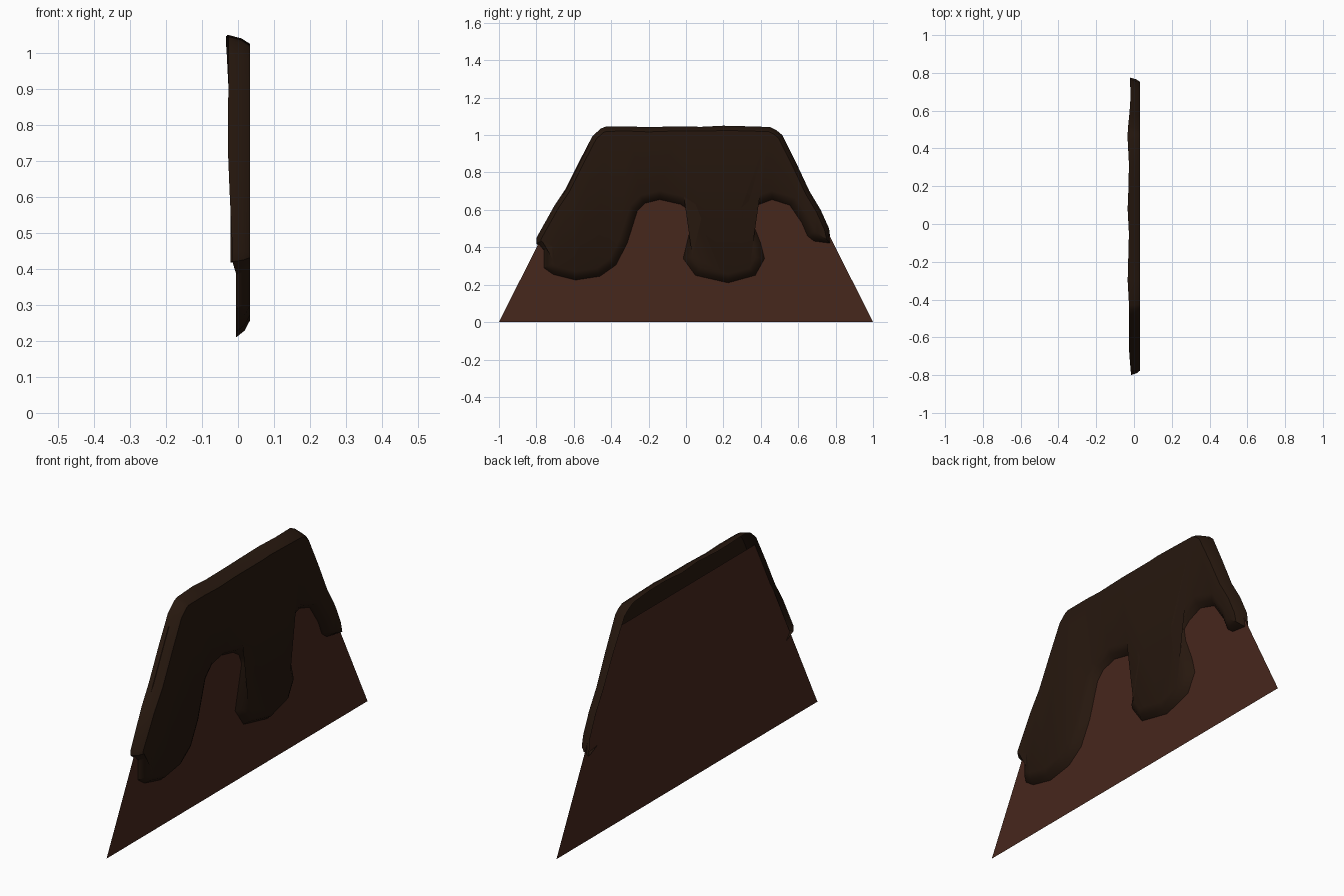
import bpy, bmesh, math
from mathutils import Vector

if "Cube" in bpy.data.objects:
    bpy.data.objects.remove(bpy.data.objects["Cube"])


def material(name, rgb):
    m = bpy.data.materials.new(name)
    m.diffuse_color = (*rgb, 1)
    m.use_nodes = True
    m.node_tree.nodes["Principled BSDF"].inputs["Base Color"].default_value = m.diffuse_color
    return m


def make_object(name, bm, mat):
    me = bpy.data.meshes.new(name)
    bm.to_mesh(me)
    bm.free()
    ob = bpy.data.objects.new(name, me)
    bpy.context.collection.objects.link(ob)
    me.materials.append(mat)
    return ob


# Cake panel: thin trapezoid sheet
BACK = -0.005
bm = bmesh.new()
bm.faces.new([bm.verts.new((BACK, y, z)) for y, z in
              [(-1, 0), (1, 0), (0.525, 0.945), (-0.525, 0.945)]])
make_object("cake_panel", bm, material("cake_brown", (0.062, 0.020, 0.012)))

# Icing outline (y, z): dripping lower edge, then the edge wrapped over the panel
drip = [(-.76, .385), (-.76, .29), (-.71, .255), (-.59, .225), (-.46, .245),
        (-.375, .305), (-.315, .42), (-.26, .595), (-.22, .635), (-.14, .655),
        (-.03, .63), (.015, .60), (.035, .55), (-.015, .34), (.05, .25),
        (.225, .21), (.37, .25), (.42, .34), (.40, .42), (.355, .535),
        (.345, .595), (.38, .625), (.46, .655), (.555, .625), (.62, .53),
        (.65, .46), (.685, .433)]
wrap = [(.775, .417), (.765, .50), (.72, .60), (.66, .70), (.59, .85),
        (.515, 1.0), (.485, 1.025), (.45, 1.043), (.32, 1.047), (.2, 1.05),
        (.08, 1.044), (-.05, 1.047), (-.2, 1.042), (-.3, 1.046), (-.43, 1.045),
        (-.455, 1.035), (-.50, .995), (-.57, .86), (-.645, .71), (-.705, .62),
        (-.80, .45), (-.80, .42)]
pts = [Vector(p) for p in drip + wrap]
n = len(pts)


def inward(i):
    # mitred inward direction at an outline point
    a = (pts[i] - pts[i - 1]).normalized()
    b = (pts[(i + 1) % n] - pts[i]).normalized()
    na, nb = Vector((-a.y, a.x)), Vector((-b.y, b.x))
    m = (na + nb).normalized()
    return m / max(m.dot(na), 0.75)


# Icing shell: rings stepping from the outer edge to the raised front face
bm = bmesh.new()
rings = []
for t, rise in [(0, 0), (0.4, 0.62), (1, 1)]:
    ring = []
    for i, p in enumerate(pts):
        if i < len(drip):
            inset, x0 = 0.045, BACK
        else:
            inset = 0.025
            x0 = -0.019 - 0.010 * max(0, (p.y - 0.5) / 0.5) - 0.004 * math.sin(17 * p.x)
        q = p + inward(i) * inset * t
        ring.append(bm.verts.new((x0 + (0.033 - x0) * rise, q.x, q.y)))
    rings.append(ring)
for lo, hi in zip(rings, rings[1:]):
    for i in range(n):
        j = (i + 1) % n
        # the wrapped edge and drips share one continuous border
        bm.faces.new((lo[i], lo[j], hi[j], hi[i]))
front = bm.faces.new(rings[-1])
bmesh.ops.triangulate(bm, faces=[front])
icing = make_object("icing", bm, material("dark_icing", (0.020, 0.009, 0.0045)))
bpy.context.view_layer.objects.active = icing
icing.select_set(True)
bpy.ops.object.shade_smooth_by_angle(angle=math.radians(40))
